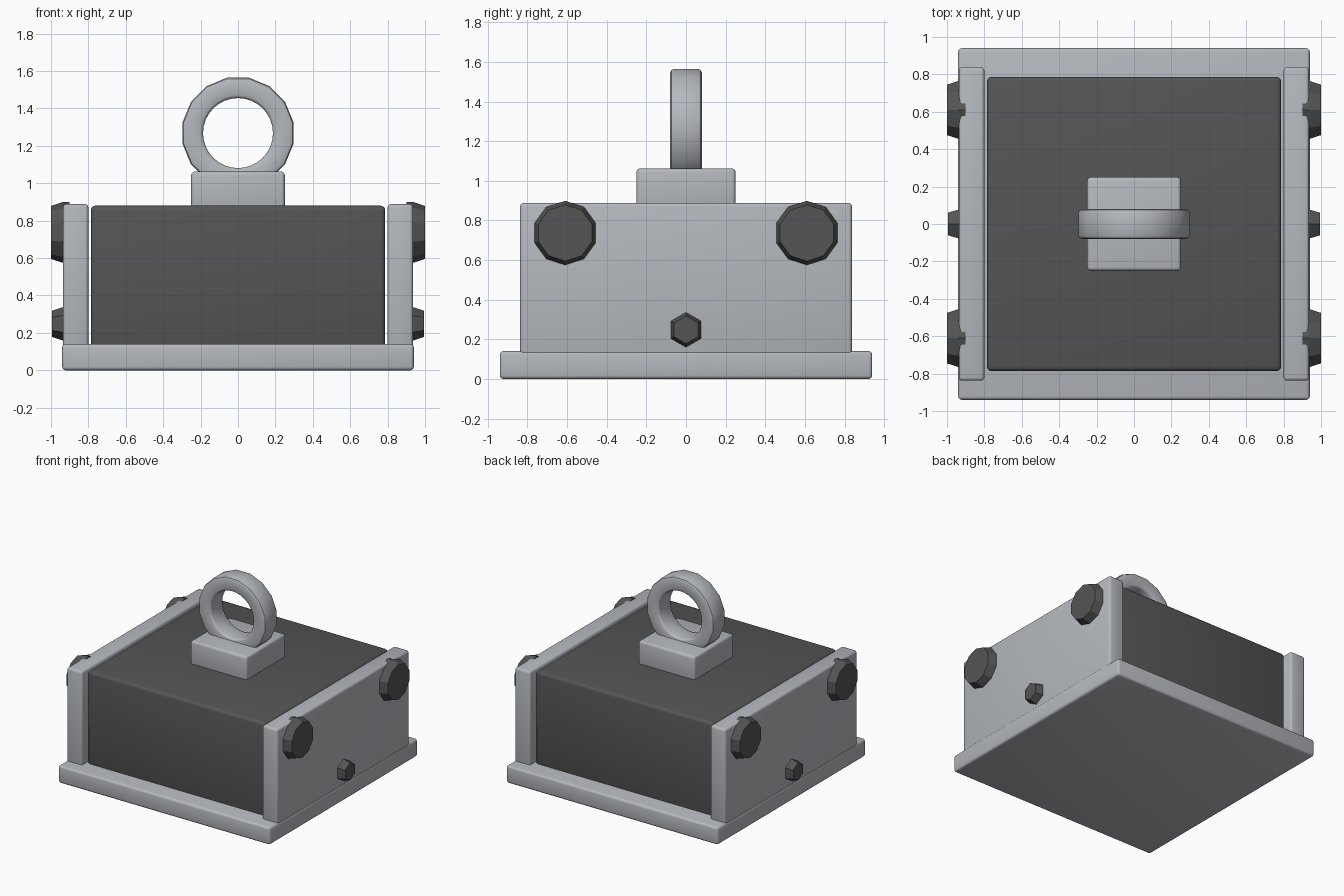
import bpy, bmesh
from math import pi, sin, cos, radians

old = bpy.data.objects.get("Cube")
if old:
    bpy.data.objects.remove(old, do_unlink=True)


def material(name, rgb):
    m = bpy.data.materials.new(name)
    m.use_nodes = True
    m.diffuse_color = (*rgb, 1)
    m.node_tree.nodes["Principled BSDF"].inputs["Base Color"].default_value = (*rgb, 1)
    return m


light = material("light grey steel", (0.46, 0.48, 0.51))
dark = material("dark grey", (0.09, 0.09, 0.09))


def add_object(name, bm, mat, smooth_angle=None):
    bmesh.ops.recalc_face_normals(bm, faces=bm.faces)
    me = bpy.data.meshes.new(name)
    bm.to_mesh(me)
    bm.free()
    ob = bpy.data.objects.new(name, me)
    bpy.context.collection.objects.link(ob)
    me.materials.append(mat)
    if smooth_angle:
        bpy.ops.object.select_all(action='DESELECT')
        ob.select_set(True)
        bpy.context.view_layer.objects.active = ob
        bpy.ops.object.shade_smooth_by_angle(angle=radians(smooth_angle))
    return ob


def box(name, lo, hi, mat, bevel=0.018):
    """Rounded box between two corners."""
    bm = bmesh.new()
    bmesh.ops.create_cube(bm, size=1)
    for v in bm.verts:
        v.co = [(a + b) / 2 + c * (b - a) for a, b, c in zip(lo, hi, v.co)]
    bmesh.ops.bevel(bm, geom=bm.edges[:], offset=bevel, segments=3,
                    profile=0.5, affect='EDGES')
    return add_object(name, bm, mat, 40)


def bolt(name, side, y, z, sides, r_in, r_out, x_out):
    """Tapered bolt head pointing outwards along x, one corner up."""
    bm = bmesh.new()
    rings = []
    for x, r in ((0.9, r_in), (0.94, r_in), (x_out, r_out)):
        rings.append([bm.verts.new((side * x, y + r * sin(2 * pi * i / sides),
                                    z + r * cos(2 * pi * i / sides)))
                      for i in range(sides)])
    for a, b in zip(rings, rings[1:]):
        for i in range(sides):
            j = (i + 1) % sides
            bm.faces.new((a[i], a[j], b[j], b[i]))
    bm.faces.new(rings[0])
    bm.faces.new(rings[-1])
    return add_object(name, bm, dark)


# Base, body and lifting block
box("base_plate", (-0.94, -0.94, 0), (0.94, 0.94, 0.14), light)
box("body", (-0.787, -0.787, 0.1), (0.787, 0.787, 0.88), dark, 0.025)
box("lifting_block", (-0.25, -0.25, 0.85), (0.25, 0.25, 1.062), light)

# Side plates with their bolts
for label, s in (("left", 1), ("right", -1)):
    x0, x1 = sorted((s * 0.8, s * 0.936))
    box(label + "_side_plate", (x0, -0.838, 0.1), (x1, 0.838, 0.888), light)
    for end, y in (("front", -0.61), ("back", 0.61)):
        bolt(f"{label}_{end}_bolt", s, y, 0.737, 10, 0.162, 0.142, 1.0)
    bolt(label + "_small_bolt", s, 0, 0.248, 6, 0.088, 0.07, 0.995)

# Lifting ring: sixteen-sided outside, rounder hole
profile = [(0.302, -0.062), (0.296, -0.074), (0.282, -0.08), (0.203, -0.08),
           (0.192, -0.074), (0.187, -0.062)]
profile += [(r, -y) for r, y in reversed(profile)]
bm = bmesh.new()
steps = 32
loops = []
for i in range(steps):
    a = 2 * pi * (i + 0.5 * 2) / steps
    flat = cos(pi / 16) if i % 2 else 1
    loops.append([bm.verts.new((r * (flat if r > 0.25 else 1) * cos(a), y,
                                1.268 + r * (flat if r > 0.25 else 1) * sin(a)))
                  for r, y in profile])
for i in range(steps):
    a, b = loops[i], loops[(i + 1) % steps]
    for k in range(len(profile)):
        m = (k + 1) % len(profile)
        bm.faces.new((a[k], a[m], b[m], b[k]))
add_object("lifting_ring", bm, light, 40)
